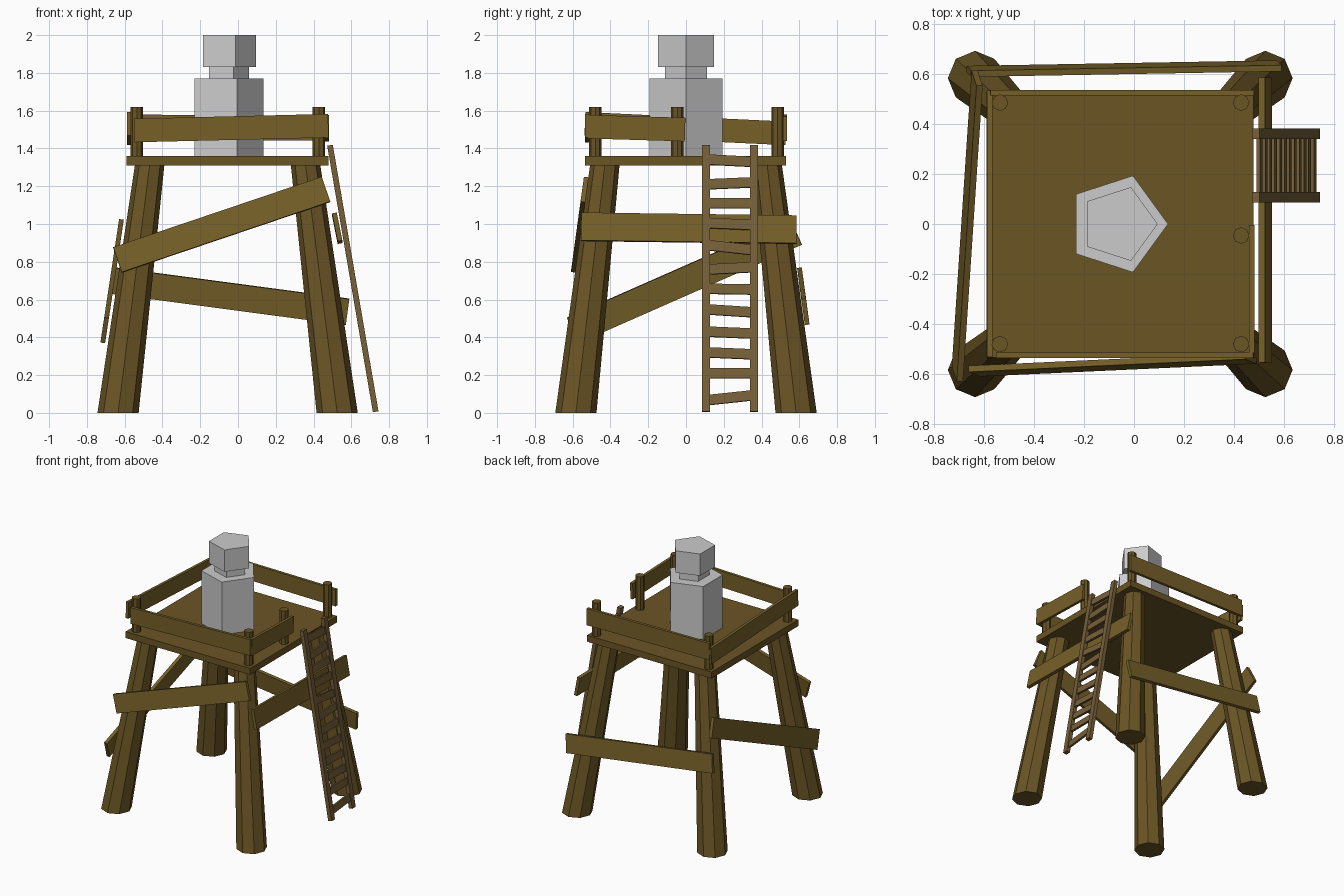
import bpy, bmesh, math
from mathutils import Vector, Matrix

if "Cube" in bpy.data.objects:
    bpy.data.objects.remove(bpy.data.objects["Cube"])

CX = -0.055  # tower axis


def material(name, rgb):
    m = bpy.data.materials.new(name)
    m.diffuse_color = (*rgb, 1)
    m.use_nodes = True
    m.node_tree.nodes["Principled BSDF"].inputs["Base Color"].default_value = m.diffuse_color
    return m


timber = material("timber", (0.145, 0.09, 0.018))
plank = material("plank", (0.18, 0.117, 0.022))
ladder_wood = material("ladder_wood", (0.18, 0.115, 0.04))


def finish(name, bm, mat):
    bmesh.ops.recalc_face_normals(bm, faces=bm.faces)
    me = bpy.data.meshes.new(name)
    bm.to_mesh(me)
    bm.free()
    ob = bpy.data.objects.new(name, me)
    if mat:
        me.materials.append(mat)
    bpy.context.collection.objects.link(ob)
    return ob


def prism(name, bottom, top, r0, r1, sides, mat=None):
    """Upright, possibly leaning, prism with level ends."""
    bm = bmesh.new()
    rings = []
    for c, r in ((bottom, r0), (top, r1)):
        rings.append([bm.verts.new((c[0] + r * math.cos(a), c[1] + r * math.sin(a), c[2]))
                      for a in (2 * math.pi * i / sides for i in range(sides))])
    lo, hi = rings
    bm.faces.new(lo)
    bm.faces.new(hi)
    for i in range(sides):
        j = (i + 1) % sides
        bm.faces.new((lo[i], lo[j], hi[j], hi[i]))
    return finish(name, bm, mat)


def board(name, p0, p1, width, thick, normal, mat):
    """Box running from p0 to p1 whose broad face looks along normal."""
    p0, p1 = Vector(p0), Vector(p1)
    x = (p1 - p0).normalized()
    n = Vector(normal)
    n = (n - x * n.dot(x)).normalized()
    w = n.cross(x)
    m = Matrix((x * (p1 - p0).length, w * width, n * thick)).transposed().to_4x4()
    m.translation = (p0 + p1) / 2
    bm = bmesh.new()
    bmesh.ops.create_cube(bm, size=1, matrix=m)
    return finish(name, bm, mat)


# Legs
for sx, xn in ((-1, "left"), (1, "right")):
    for sy, yn in ((-1, "front"), (1, "back")):
        prism(f"{yn}_{xn}_leg", (CX + sx * 0.58, sy * 0.583, 0),
              (CX + sx * 0.413, sy * 0.43, 1.31), 0.109, 0.078, 8, timber)

# Deck
board("deck", (-0.59, -0.002, 1.335), (0.478, -0.002, 1.335), 1.065, 0.05, (0, 0, 1), timber)

# Railing posts
for i, (x, y) in enumerate(((-0.536, 0.485), (0.428, 0.485), (0.428, -0.046),
                            (0.428, -0.48), (-0.536, -0.48))):
    prism(f"railing_post_{i + 1}", (x, y, 1.355), (x, y, 1.62), 0.033, 0.033, 8, timber)

# Leaning cross boards between the legs
lean = 0.14
board("front_brace", (-0.638, -0.588, 0.81), (0.466, -0.537, 1.183), 0.14, 0.025, (0, -1, lean), plank)
board("back_brace", (-0.66, 0.61, 0.70), (0.58, 0.632, 0.535), 0.14, 0.025, (0, 1, lean), plank)
board("right_brace", (0.525, -0.555, 0.985), (0.525, 0.585, 0.97), 0.15, 0.025, (1, 0, 0.2), plank)
board("left_brace", (-0.706, -0.60, 0.437), (-0.627, 0.583, 0.958), 0.147, 0.025, (-1, 0, 0.15), plank)

# Railing boards
board("front_railing", (-0.55, -0.524, 1.495), (0.478, -0.524, 1.52), 0.125, 0.022, (0, -1, 0), plank)
board("back_railing", (-0.575, 0.525, 1.515), (0.478, 0.525, 1.505), 0.13, 0.022, (0, 1, 0), plank)
board("left_railing", (-0.577, -0.535, 1.53), (-0.577, 0.53, 1.48), 0.125, 0.022, (-1, 0, 0), plank)
board("right_railing", (0.471, -0.52, 1.515), (0.471, -0.005, 1.50), 0.125, 0.022, (1, 0, 0), plank)

# Ladder
top, foot = Vector((0.487, 0, 1.417)), Vector((0.729, 0, 0.006))
slope = (foot.x - top.x) / (foot.z - top.z)
out = (1, 0, -slope)
for y, n in ((0.106, "front"), (0.36, "back")):
    board(f"ladder_{n}_rail", (foot.x, y, foot.z), (top.x, y, top.z), 0.042, 0.03, out, ladder_wood)
rungs = ((1.335, -0.012), (1.215, 0.01), (1.11, 0), (1.0, -0.01), (0.875, -0.025), (0.765, 0.012),
         (0.655, -0.004), (0.54, -0.015), (0.425, -0.01), (0.315, -0.01), (0.21, 0), (0.08, 0.025))
for i, (z, dz) in enumerate(rungs):
    x = foot.x + slope * (z - foot.z)
    board(f"ladder_rung_{i + 1}", (x, 0.115, z - dz / 2), (x, 0.35, z + dz / 2), 0.054, 0.016, out, ladder_wood)

# Lookout figure
for name, cx, r, z0, z1 in (("figure_body", -0.067, 0.203, 1.36, 1.77),
                            ("figure_neck", -0.059, 0.117, 1.77, 1.83),
                            ("figure_head", -0.06, 0.155, 1.83, 2.0)):
    prism(name, (cx, 0, z0), (cx, 0, z1), r, r, 5)
